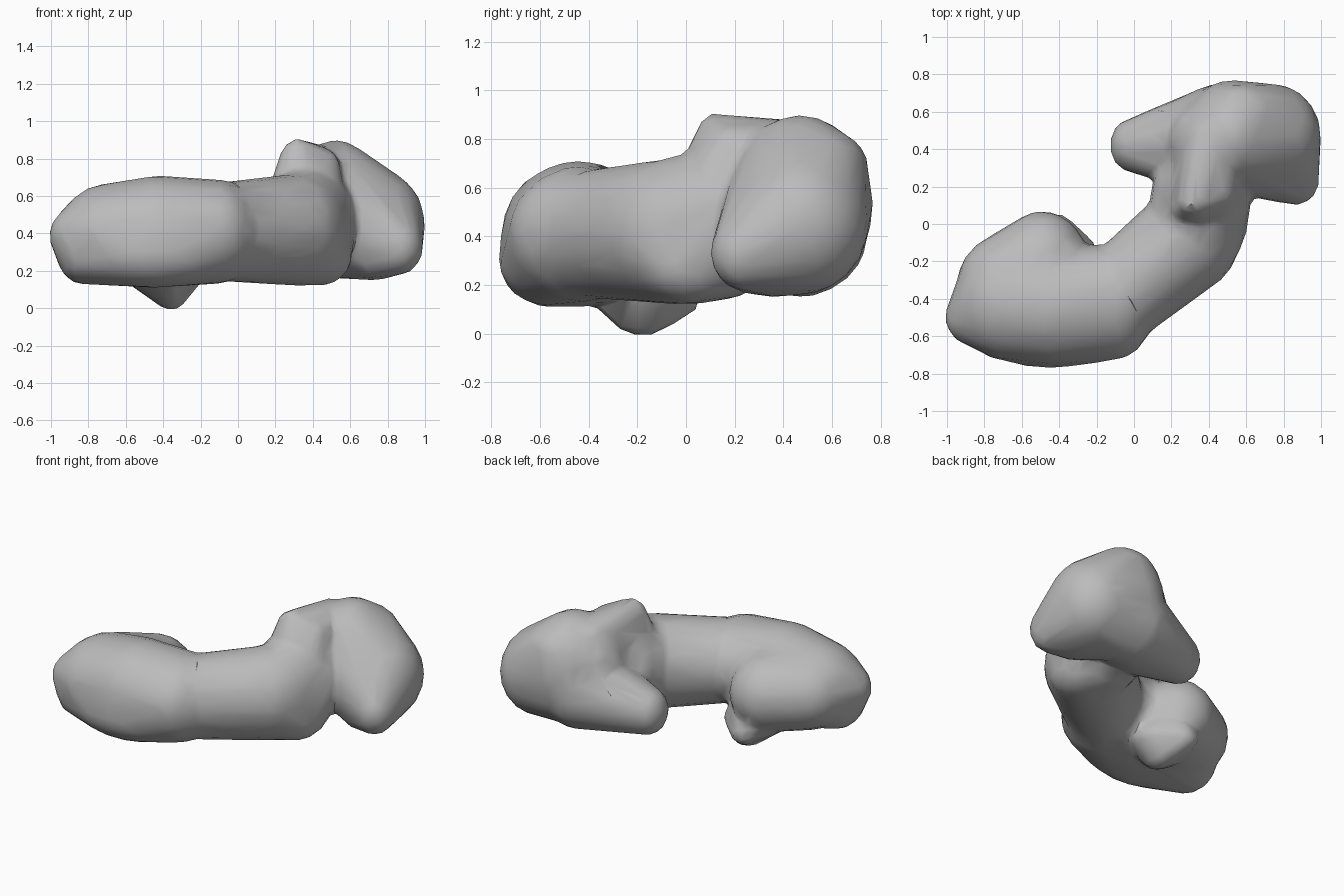
import bpy, bmesh
from mathutils import Matrix

if "Cube" in bpy.data.objects:
    bpy.data.objects.remove(bpy.data.objects["Cube"], do_unlink=True)

stone = bpy.data.materials.new("stone grey")
stone.use_nodes = True
GREY = (0.5, 0.5, 0.5, 1)
stone.diffuse_color = GREY
stone.node_tree.nodes["Principled BSDF"].inputs["Base Color"].default_value = GREY


def add_lobe(bm, *blobs):
    """Convex skin around a few ellipsoids given as (centre, radii)."""
    part = bmesh.new()
    for centre, radii in blobs:
        place = Matrix.Translation(centre) @ Matrix.Diagonal((*radii, 1))
        bmesh.ops.create_icosphere(part, subdivisions=3, radius=1, matrix=place)
    hull = bmesh.ops.convex_hull(part, input=part.verts)
    loose = set(hull["geom_interior"]) | set(hull["geom_unused"])
    bmesh.ops.delete(part, geom=[g for g in loose if isinstance(g, bmesh.types.BMVert)],
                     context="VERTS")
    mesh = bpy.data.meshes.new("lobe")
    part.to_mesh(mesh)
    part.free()
    bm.from_mesh(mesh)
    bpy.data.meshes.remove(mesh)


bm = bmesh.new()
# Long body lobe with a full lower front and a blunt pointed end
add_lobe(bm, ((-.67, -.42, .40), (.30, .31, .27)),
         ((-.43, -.44, .41), (.30, .32, .30)),
         ((-.12, -.42, .41), (.24, .31, .28)),
         ((-.45, -.56, .30), (.40, .21, .19)),
         ((-.86, -.50, .39), (.15, .15, .15)),
         ((-.84, -.46, .30), (.13, .20, .17)))
# Swelling on the back of the body
add_lobe(bm, ((-.49, -.22, .38), (.25, .29, .26)), ((-.68, -.34, .39), (.27, .29, .25)))
# Knob under the body, running up into the swelling
add_lobe(bm, ((-.36, -.18, .08), (.09, .13, .09)), ((-.42, -.02, .15), (.09, .08, .08)),
         ((-.31, -.18, .17), (.12, .14, .09)), ((-.45, -.24, .25), (.22, .23, .15)))
# Bent neck
add_lobe(bm, ((-.03, -.34, .41), (.24, .27, .27)), ((.31, -.06, .42), (.26, .30, .30)),
         ((.20, -.10, .42), (.14, .13, .24)))
add_lobe(bm, ((.32, -.05, .42), (.26, .28, .30)), ((.36, .16, .46), (.27, .24, .32)),
         ((.43, .02, .28), (.18, .22, .16)))
# Crest on top of the neck
add_lobe(bm, ((.32, .11, .785), (.10, .07, .12)), ((.44, .17, .74), (.11, .10, .12)),
         ((.36, .10, .50), (.23, .19, .22)), ((.40, .40, .75), (.14, .20, .13)))
# Big head lobe with its overhanging front lip
add_lobe(bm, ((.74, .47, .45), (.26, .28, .29)), ((.52, .47, .53), (.27, .30, .37)),
         ((.56, .57, .68), (.22, .18, .16)), ((.72, .36, .30), (.20, .21, .15)),
         ((.86, .23, .33), (.13, .13, .15)), ((.72, .27, .31), (.10, .12, .15)))
# Shoulder filling the inner side of the head
add_lobe(bm, ((.35, .43, .55), (.17, .22, .27)), ((.55, .47, .55), (.20, .26, .30)))
# Blunt low snout on the inner side of the head
add_lobe(bm, ((-.02, .42, .35), (.11, .14, .15)), ((.32, .43, .39), (.22, .25, .23)),
         ((.45, .47, .42), (.24, .28, .27)))

mesh = bpy.data.meshes.new("asteroid")
bm.to_mesh(mesh)
bm.free()
asteroid = bpy.data.objects.new("asteroid", mesh)
bpy.context.collection.objects.link(asteroid)

# Fuse the lobes, soften the joins and reduce to broad facets
fuse = asteroid.modifiers.new("fuse", "REMESH")
fuse.mode, fuse.voxel_size = "VOXEL", 0.02
soften = asteroid.modifiers.new("soften", "SMOOTH")
soften.factor, soften.iterations = 0.5, 8
facets = asteroid.modifiers.new("facets", "DECIMATE")
facets.ratio = 0.04
bpy.context.view_layer.objects.active = asteroid
asteroid.select_set(True)
for name in ("fuse", "soften", "facets"):
    bpy.ops.object.modifier_apply(modifier=name)

asteroid.data.materials.clear()
asteroid.data.materials.append(stone)
bpy.ops.object.shade_smooth_by_angle(angle=0.6)
